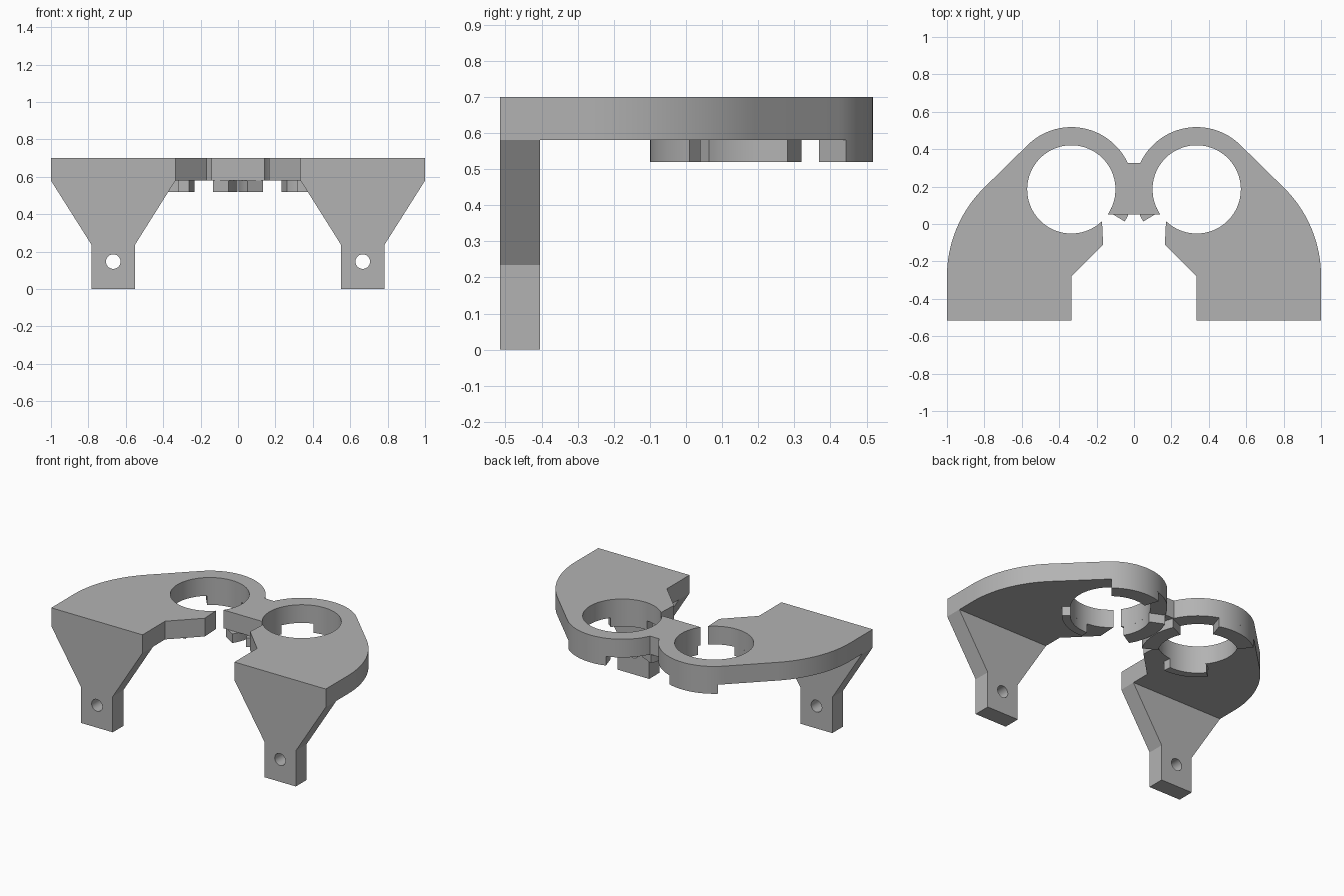
import bpy, bmesh
from math import sin, cos, radians, pi
from mathutils import Matrix

cube = bpy.data.objects.get("Cube")
if cube:
    bpy.data.objects.remove(cube)

grey = bpy.data.materials.new("plain grey")
grey.use_nodes = True
COLOUR = (0.45, 0.45, 0.45, 1)
grey.diffuse_color = COLOUR
grey.node_tree.nodes["Principled BSDF"].inputs["Base Color"].default_value = COLOUR

RING = (0.335, 0.185)      # centre of the left ring
INNER, OUTER = 0.236, 0.333
TOP, UNDER, TAB = 0.70, 0.58, 0.52


def arc(centre, r, a, b, n):
    """Points on a circle from angle a to angle b, in degrees."""
    steps = [radians(a + (b - a) * i / n) for i in range(n + 1)]
    return [(centre[0] + r * cos(t), centre[1] + r * sin(t)) for t in steps]


def prism(name, outline, low, high, axis="z"):
    """Extrude a flat outline along z, or along y for upright outlines."""
    def place(p, d):
        return (p[0], p[1], d) if axis == "z" else (p[0], d, p[1])
    bm = bmesh.new()
    face = bm.faces.new([bm.verts.new(place(p, low)) for p in outline])
    grown = bmesh.ops.extrude_face_region(bm, geom=[face])
    moved = [v for v in grown["geom"] if isinstance(v, bmesh.types.BMVert)]
    shift = (0, 0, high - low) if axis == "z" else (0, high - low, 0)
    bmesh.ops.translate(bm, verts=moved, vec=shift)
    bmesh.ops.recalc_face_normals(bm, faces=bm.faces)
    mesh = bpy.data.meshes.new(name)
    bm.to_mesh(mesh)
    bm.free()
    mesh.materials.append(grey)
    ob = bpy.data.objects.new(name, mesh)
    bpy.context.collection.objects.link(ob)
    return ob


def smooth(ob):
    bpy.ops.object.select_all(action="DESELECT")
    ob.select_set(True)
    bpy.context.view_layer.objects.active = ob
    bpy.ops.object.shade_smooth_by_angle(angle=radians(30))


# Top plate: one outline running around both open rings
half = arc(RING, INNER, 215, -134, 72)
half += [(0.165, -0.11), (0.335, -0.28), (0.335, -0.515), (1, -0.515)]
half += arc((0.335, -0.28), 0.665, 0, 45, 20)
half += arc(RING, OUTER, 45, 155, 36)
plate = prism("top_plate", half + [(-x, y) for x, y in reversed(half)], UNDER, TOP)
smooth(plate)

# Tabs under the rings: start angle, end angle, outer radius
tabs = {"back_tab": (51, 108, OUTER),
        "inner_tab": (156, 211, OUTER),
        "front_tab": (266, 322, 0.285)}

for side, s in (("left", 1), ("right", -1)):
    for name, (a, b, r) in tabs.items():
        shape = arc(RING, INNER, a, b, 16) + arc(RING, r, b, a, 16)
        smooth(prism(f"{side}_{name}", [(s * x, y) for x, y in shape], TAB, UNDER))

    # Tapered front leg with a bolt hole
    shape = [(0.335, UNDER), (1, UNDER), (0.782, 0.235), (0.782, 0),
             (0.552, 0), (0.552, 0.235)]
    leg = prism(f"{side}_leg", [(s * x, z) for x, z in shape], -0.515, -0.405, "y")
    hole = prism(f"{side}_hole_cutter", arc((s * 0.667, 0.147), 0.039, 0, 348.75, 31),
                 -0.6, -0.3, "y")
    cut = leg.modifiers.new("bolt hole", "BOOLEAN")
    cut.operation, cut.solver, cut.object = "DIFFERENCE", "EXACT", hole
    bpy.context.view_layer.objects.active = leg
    bpy.ops.object.modifier_apply(modifier=cut.name)
    bpy.data.objects.remove(hole)
    smooth(leg)
